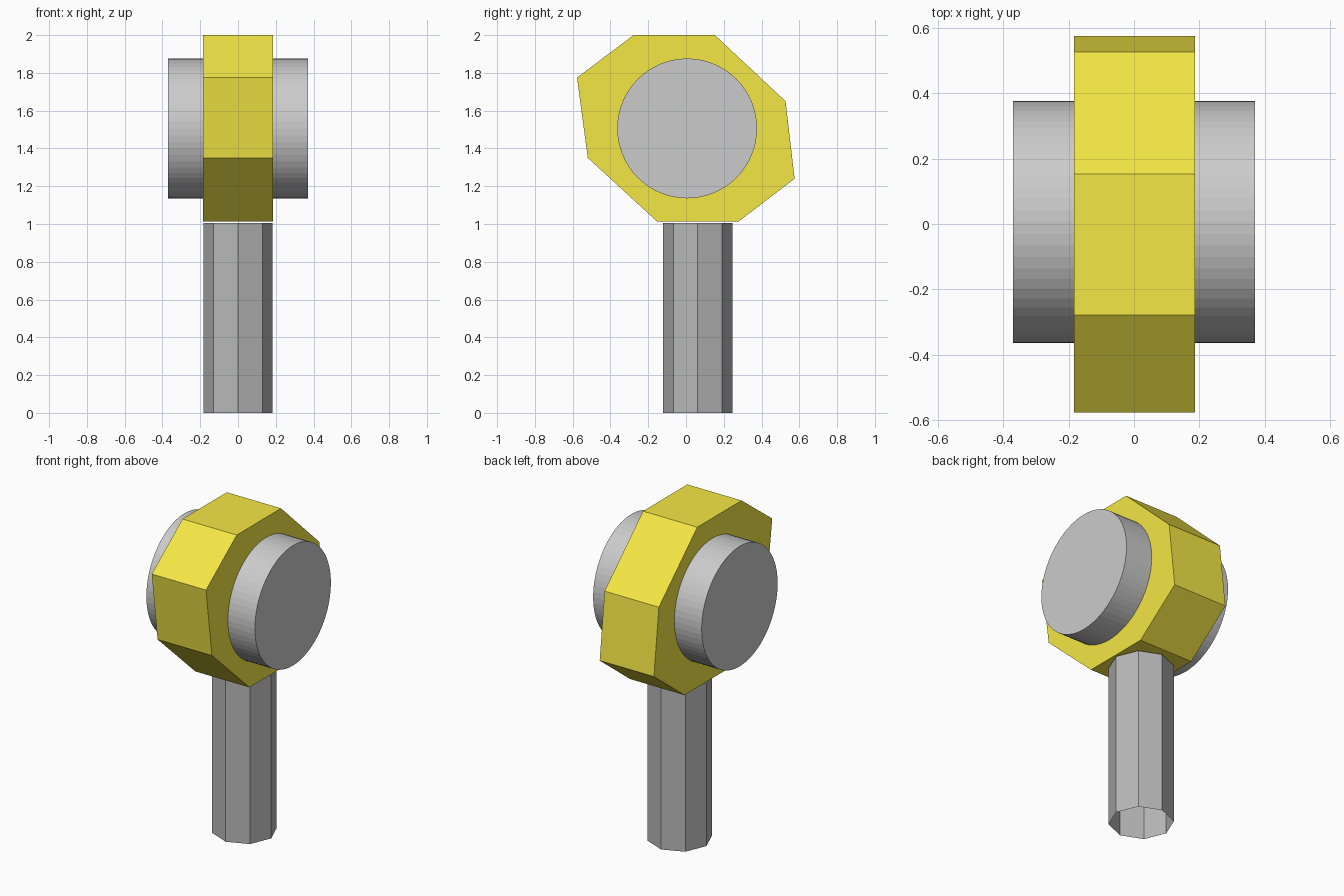
import bpy, bmesh
from math import cos, sin, pi

if "Cube" in bpy.data.objects:
    bpy.data.objects.remove(bpy.data.objects["Cube"])


def material(name, rgb):
    m = bpy.data.materials.new(name)
    m.diffuse_color = (*rgb, 1)
    m.use_nodes = True
    m.node_tree.nodes["Principled BSDF"].inputs["Base Color"].default_value = m.diffuse_color
    return m


def prism(name, ring, offset, caps=True, mat=None):
    """Extrude a closed ring of points along offset."""
    bm = bmesh.new()
    a = [bm.verts.new(p) for p in ring]
    b = [bm.verts.new([p[i] + offset[i] for i in range(3)]) for p in ring]
    n = len(ring)
    for i in range(n):
        j = (i + 1) % n
        bm.faces.new((a[i], a[j], b[j], b[i]))
    if caps:
        bm.faces.new(a[::-1])
        bm.faces.new(b)
    bmesh.ops.recalc_face_normals(bm, faces=bm.faces)
    me = bpy.data.meshes.new(name)
    bm.to_mesh(me)
    bm.free()
    ob = bpy.data.objects.new(name, me)
    bpy.context.collection.objects.link(ob)
    if mat:
        me.materials.append(mat)
    return ob


yellow = material("yellow", (0.91, 0.80, 0.06))
dark = material("dark_grey", (0.48, 0.48, 0.48))

# Handle: open eight-sided tube
handle = [(0.183 * cos(i * pi / 4), 0.062 + 0.183 * sin(i * pi / 4), 0) for i in range(8)]
prism("handle", handle, (0, 0, 1.005), caps=False, mat=dark)

# Head: skewed octagonal block
profile = [(-0.278, 2.0), (0.153, 2.0), (0.527, 1.65), (0.575, 1.24),
           (0.278, 1.013), (-0.153, 1.013), (-0.52, 1.35), (-0.577, 1.775)]
prism("head_block", [(-0.184, y, z) for y, z in profile], (0.37, 0, 0), mat=yellow)

# Round drum passing through the head
bpy.ops.mesh.primitive_cylinder_add(vertices=64, radius=0.37, depth=0.74,
                                    location=(0, 0.006, 1.506), rotation=(0, pi / 2, 0))
drum = bpy.context.object
drum.name = "drum"
bpy.ops.object.shade_flat()
